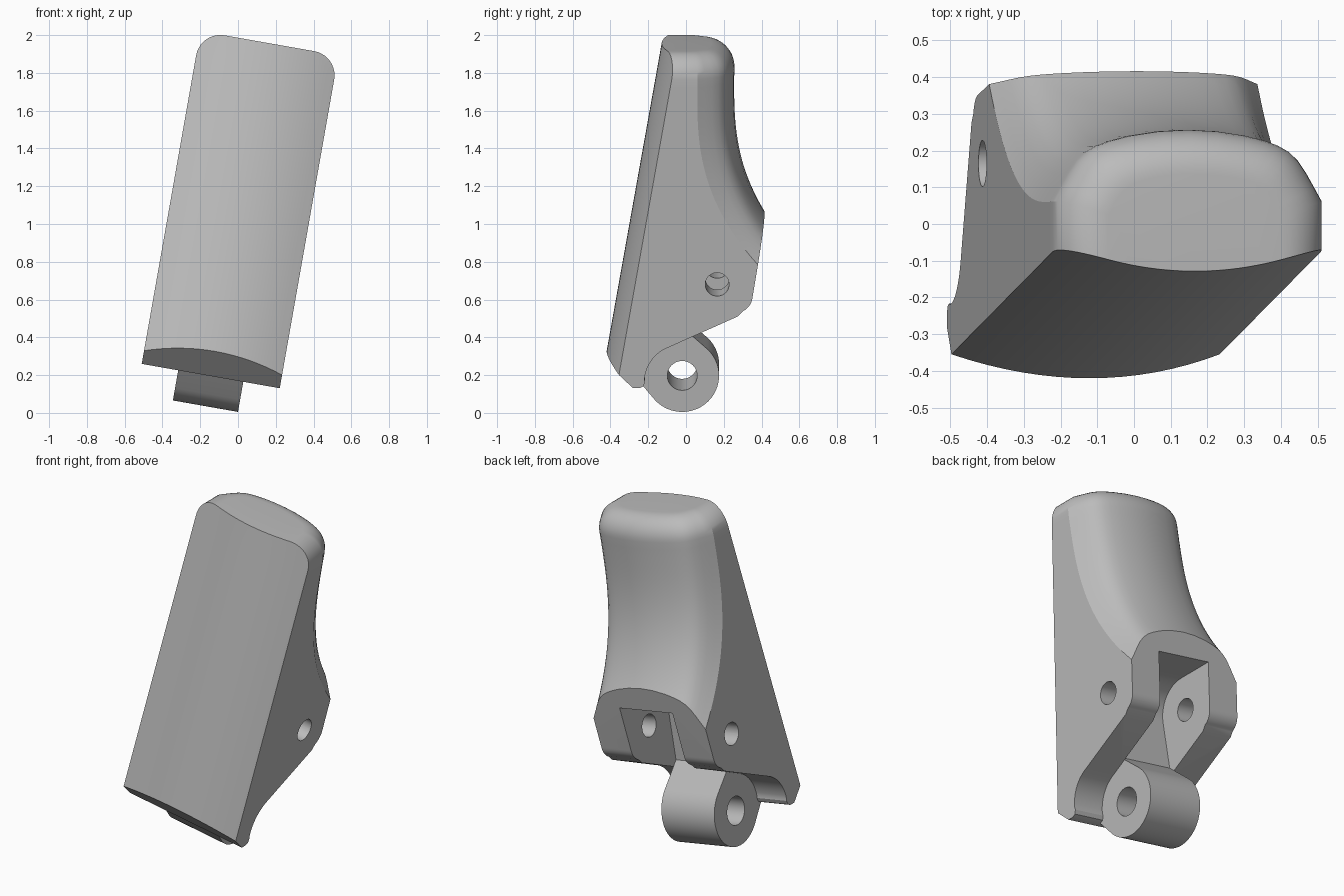
import bpy, bmesh, math
from mathutils import Matrix, Vector

if "Cube" in bpy.data.objects:
    bpy.data.objects.remove(bpy.data.objects["Cube"])

grey = bpy.data.materials.new("plain grey")
grey.use_nodes = True
grey.diffuse_color = (0.5, 0.5, 0.5, 1)
grey.node_tree.nodes["Principled BSDF"].inputs["Base Color"].default_value = (0.5, 0.5, 0.5, 1)

HALF, MID_X, TOP, ROUND = 0.371, -0.176, 1.956, 0.13


def make(name, rings):
    """Skin a list of equal-length closed rings and cap both ends."""
    bm = bmesh.new()
    loops = [[bm.verts.new(p) for p in ring] for ring in rings]
    n = len(loops[0])
    for a, b in zip(loops, loops[1:]):
        for i in range(n):
            j = (i + 1) % n
            bm.faces.new((a[i], a[j], b[j], b[i]))
    bm.faces.new(loops[0][::-1])
    bm.faces.new(loops[-1])
    bmesh.ops.recalc_face_normals(bm, faces=bm.faces)
    mesh = bpy.data.meshes.new(name)
    bm.to_mesh(mesh)
    bm.free()
    mesh.materials.append(grey)
    obj = bpy.data.objects.new(name, mesh)
    bpy.context.collection.objects.link(obj)
    return obj


def extrude(name, profile, half):
    """Extrude a side profile (y, z) across the width."""
    return make(name, [[(d, y, z) for y, z in profile] for d in (-half, half)])


def arc(cy, cz, r, start, end, n):
    angles = [math.radians(start + (end - start) * i / n) for i in range(n + 1)]
    return [(cy + r * math.cos(a), cz + r * math.sin(a)) for a in angles]


def boolean(obj, cutter, operation):
    mod = obj.modifiers.new("cut", "BOOLEAN")
    mod.operation, mod.solver, mod.object = operation, "EXACT", cutter
    bpy.ops.object.select_all(action="DESELECT")
    bpy.context.view_layer.objects.active = obj
    obj.select_set(True)
    bpy.ops.object.modifier_apply(modifier=mod.name)
    bpy.data.objects.remove(cutter)


# Cross-section of the grip: curved front, flat sides, rounded back
BACK = [(0.371, -0.195), (0.35, -0.157), (0.328, -0.118), (0.305, -0.084), (0.28, -0.06),
        (0.25, -0.043), (0.215, -0.03), (0.16, -0.016), (0.08, -0.004)]
BACK = BACK + [(0, 0)] + [(-d, v) for d, v in BACK[::-1]]


def section(z, inset):
    h = HALF - inset
    front = -0.355 + 0.176 * (z - 0.238)
    back = 0.255 + 0.43 * abs(1.72 - z) ** 2.5
    ring = []
    for i in range(17):
        d = h * (i / 8 - 1)
        ring.append((d, front - 0.076 * (1 - (d / HALF) ** 2), z))
    for d, v in BACK:
        pull = inset * (1 + v / 0.3)
        ring.append((d * h / HALF, back + v - pull, z))
    return ring


rings = [section(0.1 + (TOP - ROUND - 0.1) * i / 40, 0) for i in range(41)]
for i in range(1, 11):
    a = math.radians(9 * i)
    rings.append(section(TOP - ROUND + ROUND * math.sin(a), ROUND * (1 - math.cos(a))))
grip = make("grip_body", rings)

# Side silhouette: chamfered toe, hollow around the pivot, sloped back
side = [(-0.70, 0.565), (-0.28, 0.167), (-0.245, 0.167), (-0.225, 0.177), (-0.217, 0.2)]
side += arc(-0.02, 0.2, 0.2, 176, 116, 12)
side += [(0.275, 0.553)] + arc(0.262, 0.662, 0.09, -65, -8, 8)
side += [(0.45, 1.249), (0.45, 2.2), (-0.70, 2.2)]
boolean(grip, extrude("side_cutter", side, 0.6), "INTERSECT")

# Slot behind the pivot arm and the cross pin hole
slot = [(0.7, 0.3), (0.7, 0.91)] + arc(0.165, 0.725, 0.185, 90, 180, 16) + [(-0.02, 0.3)]
boolean(grip, extrude("slot_cutter", slot, 0.175), "DIFFERENCE")
boolean(grip, extrude("pin_cutter", arc(0.165, 0.725, 0.063, 0, 351, 39), 0.6), "DIFFERENCE")

# Pivot arm with its eye
arm = [(-0.25, 0.171)] + arc(-0.02, 0.2, 0.195, 221, 409.5, 36)
arm += [(-0.025, 0.465), (-0.025, 0.55), (-0.2, 0.55), (-0.25, 0.3)]
lug = extrude("pivot_arm", arm, 0.175)
boolean(lug, extrude("eye_cutter", arc(-0.02, 0.2, 0.079, 0, 351, 39), 0.6), "DIFFERENCE")

# Lean everything to the side and smooth the curved faces
lean = Matrix.Rotation(math.radians(10), 4, "Y") @ Matrix.Translation(Vector((MID_X, 0, 0)))
for obj in (grip, lug):
    obj.data.transform(lean)
    bpy.ops.object.select_all(action="DESELECT")
    bpy.context.view_layer.objects.active = obj
    obj.select_set(True)
    bpy.ops.object.shade_smooth_by_angle(angle=math.radians(28))
